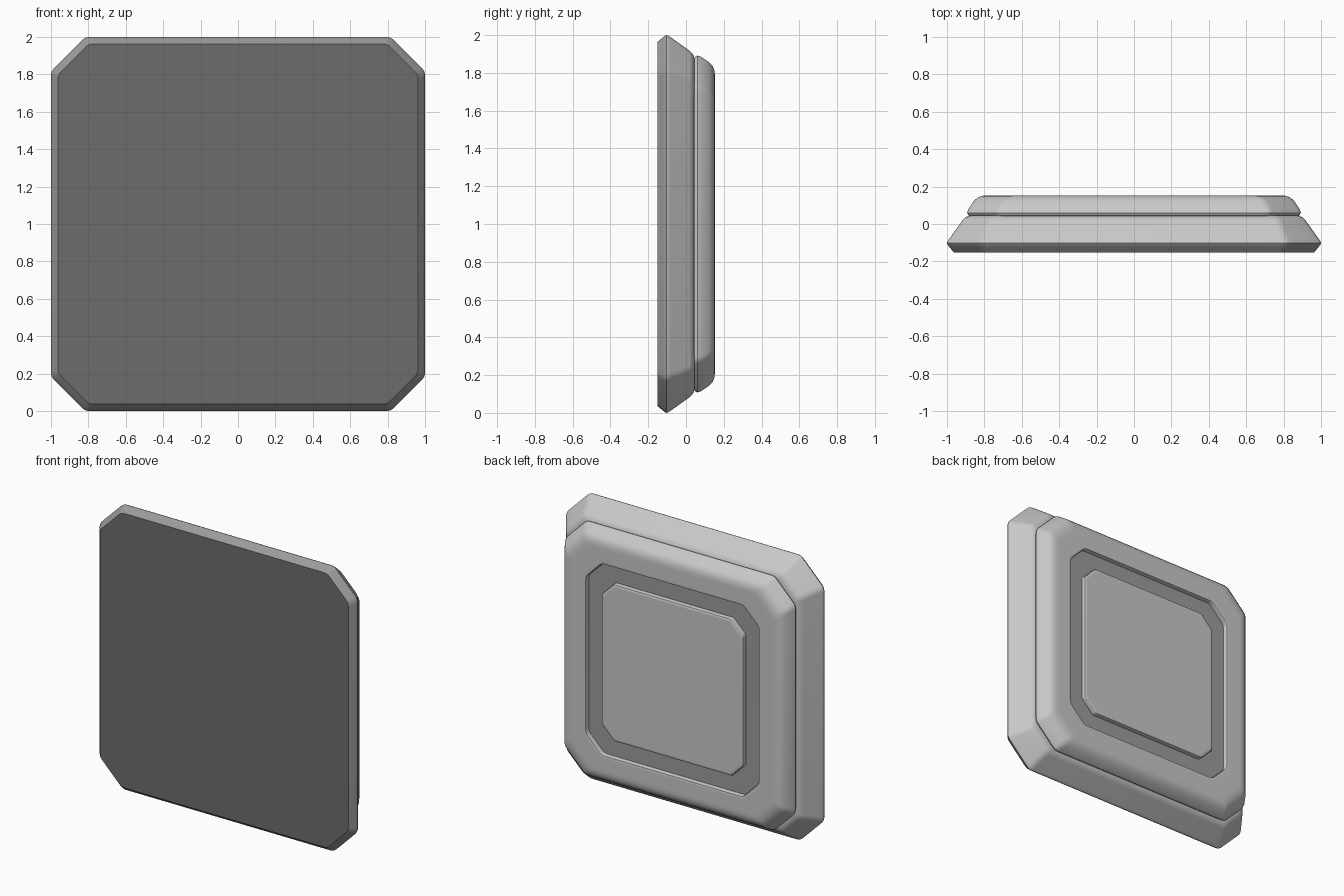
import bpy, bmesh, math
from mathutils import Vector

if "Cube" in bpy.data.objects:
    bpy.data.objects.remove(bpy.data.objects["Cube"], do_unlink=True)


def material(name, value):
    m = bpy.data.materials.new(name)
    m.use_nodes = True
    colour = (value, value, value, 1)
    m.diffuse_color = colour
    m.node_tree.nodes["Principled BSDF"].inputs["Base Color"].default_value = colour
    return m


light_grey = material("light grey", 0.58)
mid_grey = material("mid grey", 0.33)
dark_grey = material("dark grey", 0.15)


def outline(half, chamfer, fillet):
    """Square with cut corners; each vertex is rounded with a short curve."""
    a = half - chamfer
    corners = [Vector(p) for p in ((half, -a), (half, a), (a, half), (-a, half),
                                   (-half, a), (-half, -a), (-a, -half), (a, -half))]
    points = []
    for i, p in enumerate(corners):
        start = p + (corners[i - 1] - p).normalized() * fillet
        end = p + (corners[(i + 1) % 8] - p).normalized() * fillet
        for t in (0, 0.25, 0.5, 0.75, 1):
            points.append(start * (1 - t) ** 2 + p * 2 * t * (1 - t) + end * t * t)
    return points


def loft(name, profile, mat, chamfer, shrink=0.19, fillet=0.025, closed=False):
    """Stack cut-corner outlines along y; profile holds (half size, y) pairs.
    The chamfer belongs to the widest outline and shrinks with the inset."""
    bm = bmesh.new()
    rings = []
    widest = max(half for half, y in profile)
    for half, y in profile:
        pts = outline(half, chamfer - shrink * (widest - half), fillet)
        rings.append([bm.verts.new((p.x, y, p.y + 1)) for p in pts])
    pairs = list(zip(rings, rings[1:]))
    if closed:
        pairs.append((rings[-1], rings[0]))
    else:
        bm.faces.new(rings[0])
        bm.faces.new(rings[-1])
    for r, s in pairs:
        n = len(r)
        for i in range(n):
            bm.faces.new((r[i], r[(i + 1) % n], s[(i + 1) % n], s[i]))
    bmesh.ops.recalc_face_normals(bm, faces=bm.faces[:])
    mesh = bpy.data.meshes.new(name)
    bm.to_mesh(mesh)
    bm.free()
    mesh.materials.append(mat)
    obj = bpy.data.objects.new(name, mesh)
    bpy.context.collection.objects.link(obj)
    bpy.ops.object.select_all(action="DESELECT")
    obj.select_set(True)
    bpy.context.view_layer.objects.active = obj
    bpy.ops.object.shade_smooth_by_angle(angle=math.radians(30))
    return obj


# Base plate: light sloping sides, mid grey front bevel, dark front face
base = loft("base_plate", [(0.963, -0.152), (0.988, -0.122), (0.997, -0.11), (1.0, -0.102),
                           (0.996, -0.092), (0.99, -0.083), (0.92, 0.015), (0.915, 0.022),
                           (0.9, 0.037), (0.875, 0.045)],
            light_grey, chamfer=0.183, shrink=0.5)
base.data.materials.append(mid_grey)
base.data.materials.append(dark_grey)
for face in base.data.polygons:
    if face.normal.y < -0.99:
        face.material_index = 2
    elif face.normal.y < -0.2:
        face.material_index = 1

# Rounded back frame around the square recess
loft("back_frame", [(0.872, 0.04), (0.885, 0.046), (0.892, 0.06), (0.886, 0.078),
                    (0.857, 0.122), (0.838, 0.14), (0.815, 0.15), (0.79, 0.153),
                    (0.77, 0.153), (0.69, 0.153), (0.68, 0.153), (0.673, 0.151),
                    (0.67, 0.145), (0.67, 0.04)],
     light_grey, chamfer=0.165, closed=True)

# Recess floor
loft("recess_floor", [(0.675, 0.112), (0.675, 0.12)], mid_grey, chamfer=0.125, fillet=0.006)

# Raised centre panel
loft("centre_panel", [(0.55, 0.118), (0.55, 0.143), (0.547, 0.149), (0.54, 0.153),
                      (0.53, 0.153), (0.52, 0.153)],
     light_grey, chamfer=0.093, fillet=0.012)
